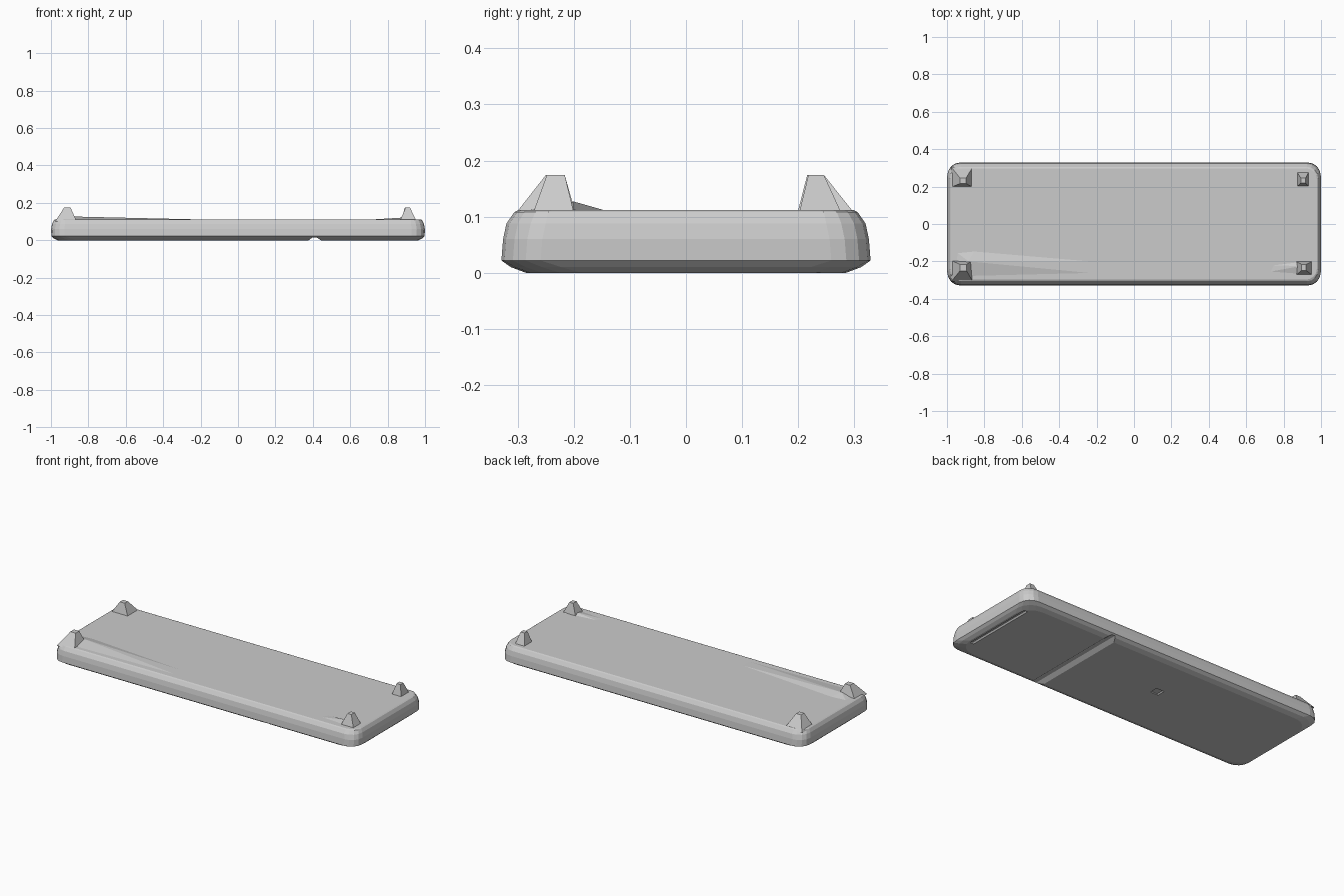
import bpy, bmesh, math

if "Cube" in bpy.data.objects:
    bpy.data.objects.remove(bpy.data.objects["Cube"])


def mesh_object(name, bm):
    bmesh.ops.recalc_face_normals(bm, faces=bm.faces[:])
    me = bpy.data.meshes.new(name)
    bm.to_mesh(me)
    bm.free()
    ob = bpy.data.objects.new(name, me)
    bpy.context.collection.objects.link(ob)
    return ob


def rounded_rect(hx, hy, r, z, seg=4):
    pts = []
    for i, (sx, sy) in enumerate([(1, 1), (-1, 1), (-1, -1), (1, -1)]):
        for k in range(seg + 1):
            a = math.pi / 2 * (i + k / seg)
            pts.append((sx * (hx - r) + r * math.cos(a),
                        sy * (hy - r) + r * math.sin(a), z))
    return pts


def rect(x0, x1, y0, y1, z):
    return [(x0, y0, z), (x1, y0, z), (x1, y1, z), (x0, y1, z)]


def loft(name, loops):
    bm = bmesh.new()
    rings = [[bm.verts.new(p) for p in lp] for lp in loops]
    n = len(rings[0])
    for a, b in zip(rings, rings[1:]):
        for i in range(n):
            j = (i + 1) % n
            bm.faces.new((a[i], a[j], b[j], b[i]))
    bm.faces.new(rings[0][::-1])
    bm.faces.new(rings[-1])
    return mesh_object(name, bm)


# Flat body with chamfered underside and softened upper edge
body = loft("slab_body", [
    rounded_rect(0.965, 0.285, 0.10, 0.0),
    rounded_rect(0.985, 0.312, 0.09, 0.010),
    rounded_rect(0.998, 0.329, 0.07, 0.022),
    rounded_rect(0.999, 0.326, 0.07, 0.060),
    rounded_rect(0.994, 0.320, 0.07, 0.088),
    rounded_rect(0.984, 0.306, 0.06, 0.108),
    rounded_rect(0.978, 0.298, 0.06, 0.112),
])

# Underside grooves: full-width seam, end slit, small slot
for name, x0, x1, y0, y1, taper, depth in [
    ("seam_cutter", 0.375, 0.445, -0.40, 0.40, 0.025, 0.016),
    ("slit_cutter", 0.925, 0.955, -0.20, 0.24, 0.010, 0.008),
    ("slot_cutter", -0.16, -0.10, 0.01, 0.06, 0.010, 0.006),
]:
    cutter = loft(name, [
        rect(x0 - taper * 0.5, x1 + taper * 0.5, y0, y1, -0.01),
        rect(x0 + taper, x1 - taper, y0, y1, depth)])
    cutter.hide_render = True
    cutter.hide_set(True)
    mod = body.modifiers.new(name, 'BOOLEAN')
    mod.operation = 'DIFFERENCE'
    mod.solver = 'EXACT'
    mod.object = cutter

# Faceted corner pegs: base rectangle, then top rectangle
for name, base, top in [
    ("peg_front_left", (-0.978, -0.862, -0.308, -0.195), (-0.93, -0.895, -0.25, -0.216)),
    ("peg_back_left", (-0.978, -0.862, 0.197, 0.305), (-0.93, -0.898, 0.216, 0.246)),
    ("peg_front_right", (0.865, 0.955, -0.275, -0.198), (0.895, 0.92, -0.248, -0.216)),
    ("peg_back_right", (0.870, 0.935, 0.200, 0.280), (0.892, 0.918, 0.218, 0.246)),
]:
    loft(name, [rect(*base, 0.10), rect(*top, 0.174)])


# Low wedges running from the front pegs towards the middle
def ramp(name, peak, base):
    bm = bmesh.new()
    tip = bm.verts.new(peak)
    vs = [bm.verts.new((x, y, 0.110)) for x, y in base]
    for i in range(len(vs)):
        bm.faces.new((vs[i], vs[(i + 1) % len(vs)], tip))
    bm.faces.new(vs[::-1])
    mesh_object(name, bm)


ramp("ramp_left", (-0.885, -0.20, 0.127),
     [(-0.97, -0.29), (-0.15, -0.27), (-0.15, -0.20), (-0.85, -0.14), (-0.95, -0.15)])
ramp("ramp_right", (0.89, -0.225, 0.122),
     [(0.70, -0.26), (0.96, -0.28), (0.96, -0.19), (0.72, -0.22)])
